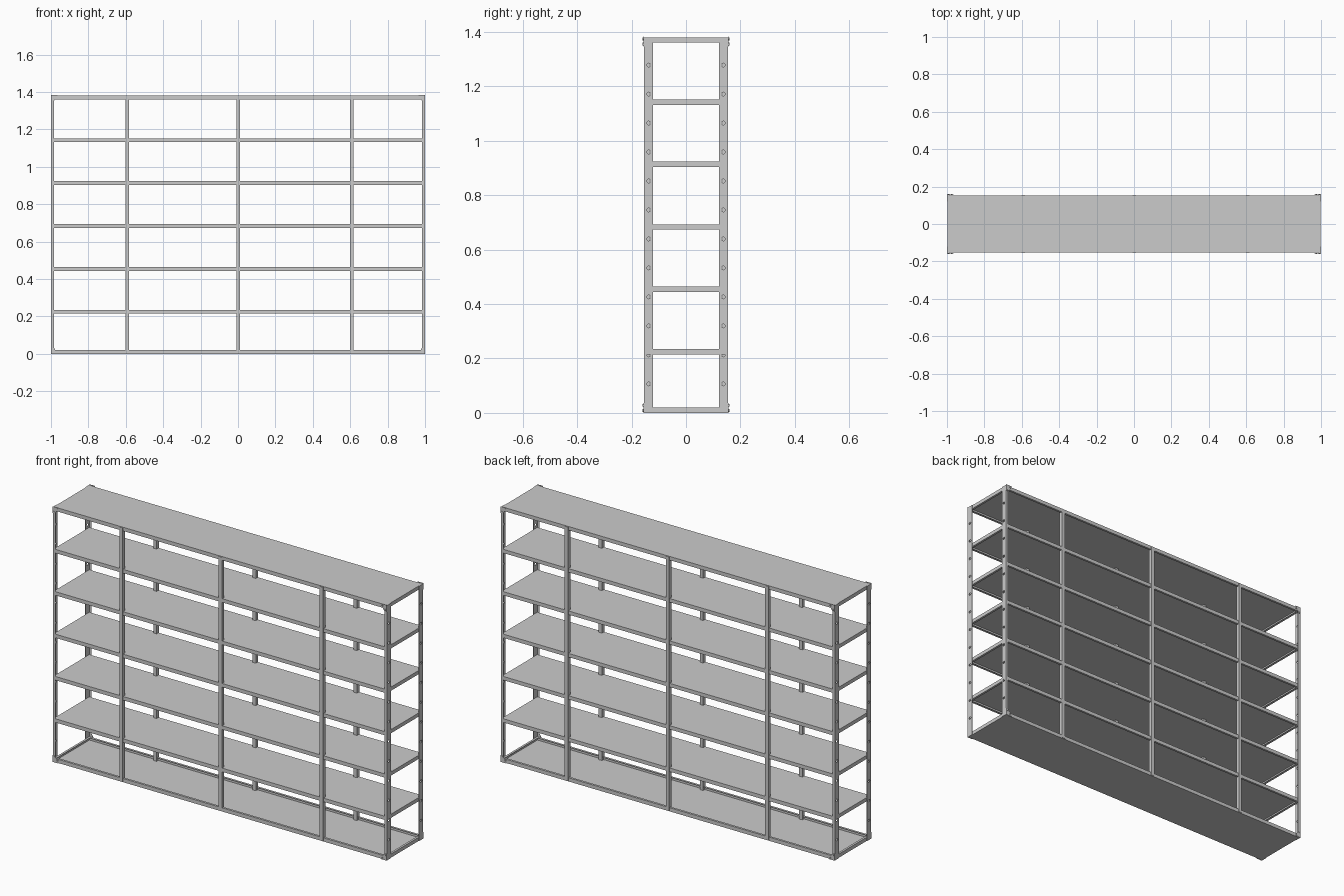
import bpy, bmesh, math
from mathutils import Matrix

if "Cube" in bpy.data.objects:
    bpy.data.objects.remove(bpy.data.objects["Cube"])

H, HX, HY, T = 1.38, 1.0, 0.155, 0.003   # height, half width, half depth, sheet thickness


def make(name, bm):
    bmesh.ops.recalc_face_normals(bm, faces=bm.faces[:])
    me = bpy.data.meshes.new(name)
    bm.to_mesh(me)
    bm.free()
    ob = bpy.data.objects.new(name, me)
    bpy.context.collection.objects.link(ob)
    return ob


def extrude_profile(name, pts, direction):
    bm = bmesh.new()
    face = bm.faces.new([bm.verts.new(p) for p in pts])
    new = bmesh.ops.extrude_face_region(bm, geom=[face])["geom"]
    bmesh.ops.translate(bm, vec=direction,
                        verts=[v for v in new if isinstance(v, bmesh.types.BMVert)])
    return make(name, bm)


def mirror(ob, x=True, y=True, z=False):
    m = ob.modifiers.new("mirror", "MIRROR")
    m.use_axis = (x, y, z)
    m.use_clip = m.use_mirror_merge = False
    return m


def tray(name, z, up=False):
    """Sheet with a folded lip and an inward return flange."""
    lip, ret, s = 0.02, 0.012, -1 if up else 1
    hx, hy = HX - T, HY - T
    rings = [(0, 0), (0, -lip), (ret, -lip), (ret, T - lip), (T, T - lip), (T, -T)]
    bm = bmesh.new()
    loops = [[bm.verts.new((sx * (hx - i), sy * (hy - i), z + s * d))
              for sx, sy in ((-1, -1), (1, -1), (1, 1), (-1, 1))] for i, d in rings]
    for a, b in zip(loops, loops[1:]):
        for k in range(4):
            n = (k + 1) % 4
            bm.faces.new((a[k], a[n], b[n], b[k]))
    bm.faces.new(loops[0])
    bm.faces.new(loops[-1])
    return make(name, bm)


# Shelves: bottom lip faces up, all others face down
tray("bottom_shelf", 0.0, up=True)
for i, z in enumerate((0.235, 0.464, 0.693, 0.923, 1.152)):
    tray(f"middle_shelf_{i + 1}", z)
tray("top_shelf", H)

# Corner posts: punched steel angles
w, d = 0.015, 0.034
post = extrude_profile("corner_posts", [
    (HX, -HY, 0), (HX, -HY + d, 0), (HX - T, -HY + d, 0), (HX - T, -HY + T, 0),
    (HX - w, -HY + T, 0), (HX - w, -HY, 0)], (0, 0, H))
bm = bmesh.new()
for k in range(1, 13):
    bmesh.ops.create_cone(bm, cap_ends=True, segments=12, radius1=0.007, radius2=0.007, depth=0.04,
                          matrix=Matrix.Translation((HX, -0.137, k * 0.1065)) @ Matrix.Rotation(math.pi / 2, 4, "Y"))
cutter = make("hole_cutter", bm)
cutter.hide_render = True
cut = post.modifiers.new("holes", "BOOLEAN")
cut.object, cut.operation, cut.solver = cutter, "DIFFERENCE", "EXACT"
bpy.context.view_layer.objects.active = post
bpy.ops.object.modifier_apply(modifier="holes")
bpy.data.objects.remove(cutter)
mirror(post)

# Slim uprights between the corners, front and back
for name, x in (("left", -0.592), ("centre", 0.002), ("right", 0.608)):
    a = 0.01
    up = extrude_profile(f"{name}_uprights", [
        (x - a, -HY, T), (x + a, -HY, T), (x + a, -HY + 0.02, T), (x - a, -HY + 0.02, T)], (0, 0, H - 2 * T))
    mirror(up, x=False)

# Corner gussets with bolt heads
for name, z0, s in (("top", H + 0.003, -1), ("bottom", 0.0, 1)):
    pts = [(0, 0), (0.034, 0), (0.034, 0.014), (0.022, 0.022), (0.014, 0.036), (0, 0.036)]
    g = extrude_profile(f"{name}_gussets", [(HX - u, -HY, z0 + s * v) for u, v in pts], (0, -0.002, 0))
    mirror(g)
    bm = bmesh.new()
    for u, v in ((0.008, 0.028), (0.026, 0.009)):
        bmesh.ops.create_cone(bm, cap_ends=True, segments=6, radius1=0.005, radius2=0.005, depth=0.006,
                              matrix=Matrix.Translation((HX - u, -HY - 0.002, z0 + s * v))
                              @ Matrix.Rotation(math.pi / 2, 4, "X"))
    mirror(make(f"{name}_bolts", bm))
